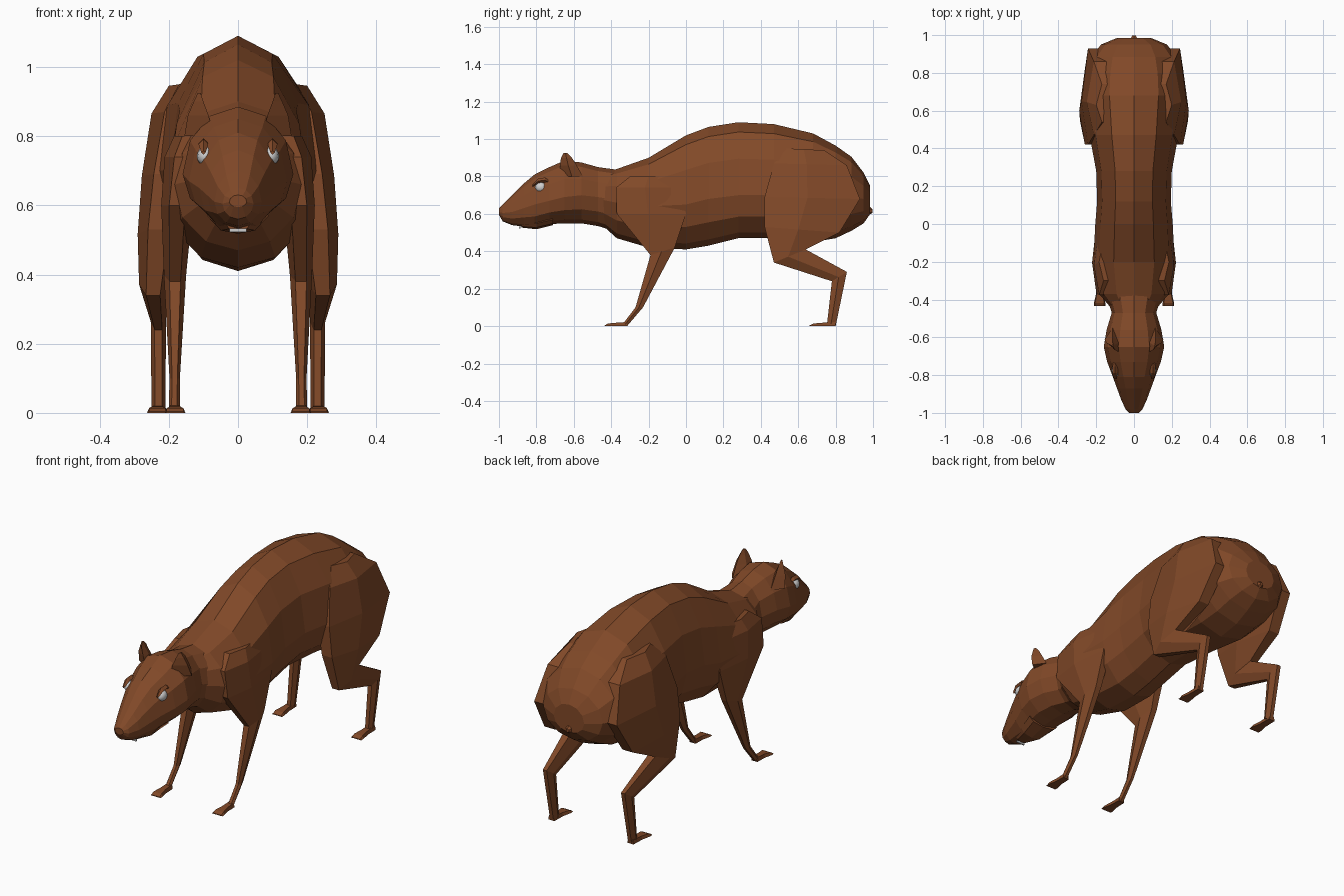
import bpy, bmesh, math
from mathutils import Vector


def material(name, rgb):
    m = bpy.data.materials.new(name)
    m.diffuse_color = (*rgb, 1)
    return m


FUR = material("brown fur", (0.22, 0.066, 0.021))
WHITE = material("eye white", (0.62, 0.62, 0.62))


def make(name, rings, mat):
    """Skin a list of equally sized point rings and close both ends."""
    bm = bmesh.new()
    loops = [[bm.verts.new(p) for p in ring] for ring in rings]
    n = len(loops[0])
    for a, b in zip(loops, loops[1:]):
        for i in range(n):
            j = (i + 1) % n
            bm.faces.new((a[i], a[j], b[j], b[i]))
    bm.faces.new(loops[0][::-1])
    bm.faces.new(loops[-1])
    bmesh.ops.recalc_face_normals(bm, faces=bm.faces)
    me = bpy.data.meshes.new(name)
    bm.to_mesh(me)
    bm.free()
    me.materials.append(mat)
    ob = bpy.data.objects.new(name, me)
    bpy.context.collection.objects.link(ob)
    return ob


def trunk_ring(y, top, bottom, width, mid, sides=12):
    """Cross-section with separate upper and lower halves."""
    ring = []
    for k in range(sides):
        a = 2 * math.pi * k / sides
        c = math.cos(a)
        h = (top - mid) if c > 0 else (mid - bottom)
        ring.append((width * math.sin(a), y, mid + h * c))
    return ring


def limb_ring(s, yf, zf, yb, zb, xi, xo):
    """Six-sided limb section from a front point to a back point."""
    ring = []
    for t, x in ((0, 0.25), (0, 0.75), (0.45, 1), (1, 0.75), (1, 0.25), (0.45, 0)):
        ring.append((s * (xi + (xo - xi) * x), yf + (yb - yf) * t, zf + (zb - zf) * t))
    return ring


# Torso: y, top, bottom, half width, height of widest point
torso = [(-0.47, 0.81, 0.56, 0.10, 0.68), (-0.37, 0.84, 0.47, 0.185, 0.66),
         (-0.20, 0.90, 0.42, 0.215, 0.64), (0.00, 1.02, 0.41, 0.205, 0.65),
         (0.12, 1.065, 0.43, 0.195, 0.68), (0.28, 1.09, 0.47, 0.20, 0.70),
         (0.47, 1.08, 0.47, 0.235, 0.70), (0.68, 1.03, 0.45, 0.26, 0.70),
         (0.80, 0.965, 0.47, 0.25, 0.69), (0.885, 0.905, 0.51, 0.225, 0.69),
         (0.95, 0.82, 0.55, 0.175, 0.68), (0.985, 0.75, 0.60, 0.09, 0.67)]
make("torso", [trunk_ring(*r) for r in torso], FUR)

# Head and neck
head = [(-1.00, 0.63, 0.595, 0.025, 0.61), (-0.98, 0.65, 0.56, 0.045, 0.605),
        (-0.93, 0.70, 0.54, 0.068, 0.61), (-0.87, 0.76, 0.532, 0.09, 0.63),
        (-0.81, 0.81, 0.522, 0.112, 0.65), (-0.73, 0.85, 0.545, 0.142, 0.67),
        (-0.65, 0.885, 0.55, 0.16, 0.69), (-0.56, 0.875, 0.55, 0.145, 0.70),
        (-0.47, 0.85, 0.535, 0.118, 0.69), (-0.36, 0.835, 0.50, 0.15, 0.67)]
make("head", [trunk_ring(*r) for r in head], FUR)

# Lower jaw and teeth
make("lower_jaw", [trunk_ring(-0.88, 0.56, 0.527, 0.035, 0.545, 8),
                   trunk_ring(-0.80, 0.58, 0.518, 0.07, 0.55, 8),
                   trunk_ring(-0.71, 0.60, 0.54, 0.09, 0.57, 8)], FUR)
make("teeth", [[(-0.024, y, 0.523), (0.024, y, 0.523), (0.024, y, 0.533), (-0.024, y, 0.533)]
               for y in (-0.892, -0.885)], WHITE)

# Tail stub
make("tail", [trunk_ring(0.95, 0.67, 0.58, 0.04, 0.62, 6),
              trunk_ring(0.998, 0.625, 0.605, 0.01, 0.615, 6)], FUR)

# Limb sections: front y, front z, back y, back z, inner x, outer x
fore = [(-0.30, 0.80, -0.08, 0.80, 0.09, 0.185), (-0.375, 0.74, -0.03, 0.74, 0.10, 0.212),
        (-0.37, 0.60, 0.00, 0.60, 0.13, 0.222), (-0.19, 0.38, -0.06, 0.42, 0.15, 0.214),
        (-0.27, 0.10, -0.23, 0.10, 0.168, 0.198), (-0.335, 0.015, -0.315, 0.0, 0.168, 0.20)]
hind = [(0.54, 0.95, 0.74, 0.94, 0.08, 0.20), (0.47, 0.87, 0.86, 0.86, 0.10, 0.25),
        (0.42, 0.69, 0.93, 0.68, 0.14, 0.278), (0.42, 0.53, 0.82, 0.50, 0.17, 0.29),
        (0.47, 0.34, 0.64, 0.41, 0.205, 0.286), (0.78, 0.24, 0.86, 0.29, 0.208, 0.252),
        (0.755, 0.02, 0.80, 0.0, 0.21, 0.25)]

for s, side in ((-1, "left"), (1, "right")):
    make("front_leg_" + side, [limb_ring(s, *r) for r in fore], FUR)
    make("hind_leg_" + side, [limb_ring(s, *r) for r in hind], FUR)

    # Feet: flat wedges widening toward the toes
    for name, x, heel, toe in (("front_foot_", 0.182, -0.315, -0.435), ("hind_foot_", 0.233, 0.80, 0.66)):
        rings = []
        for t, w, h in ((0, 0.018, 0.022), (0.5, 0.02, 0.018), (0.85, 0.03, 0.014), (1, 0.03, 0.004)):
            y = heel + (toe - heel) * t
            rings.append([(s * (x - w), y, 0), (s * (x + w), y, 0),
                          (s * (x + w * 0.8), y, h), (s * (x - w * 0.8), y, h)])
        make(name + side, rings, FUR)

    # Ears: thin pointed blades leaning outward
    ear = []
    for x0, x1, y0, y1, z in ((0.07, 0.155, -0.67, -0.55, 0.80), (0.085, 0.145, -0.675, -0.585, 0.86),
                              (0.10, 0.128, -0.668, -0.61, 0.90), (0.108, 0.116, -0.655, -0.635, 0.925)):
        xm = (x0 + x1) / 2
        ear.append([(s * x0, y0, z), (s * x1, (y0 + y1) / 2, z), (s * xm, y1, z),
                    (s * x0, (y0 + y1) / 2, z)])
    make("ear_" + side, ear, FUR)

    # Eyes with a brow fold above
    bpy.ops.mesh.primitive_uv_sphere_add(segments=12, ring_count=8, radius=0.032,
                                         location=(s * 0.095, -0.775, 0.742))
    eye = bpy.context.object
    eye.name = "eye_" + side
    eye.scale = (0.75, 1, 0.85)
    eye.data.materials.append(WHITE)
    bpy.ops.object.shade_smooth()
    brow = []
    for y, z, r in ((-0.82, 0.752, 0.006), (-0.79, 0.776, 0.014), (-0.755, 0.78, 0.014), (-0.72, 0.765, 0.006)):
        brow.append([(s * (0.10 + r * math.sin(a)), y, z + r * math.cos(a))
                     for a in (0, math.pi / 2, math.pi, 1.5 * math.pi)])
    make("brow_" + side, brow, FUR)
